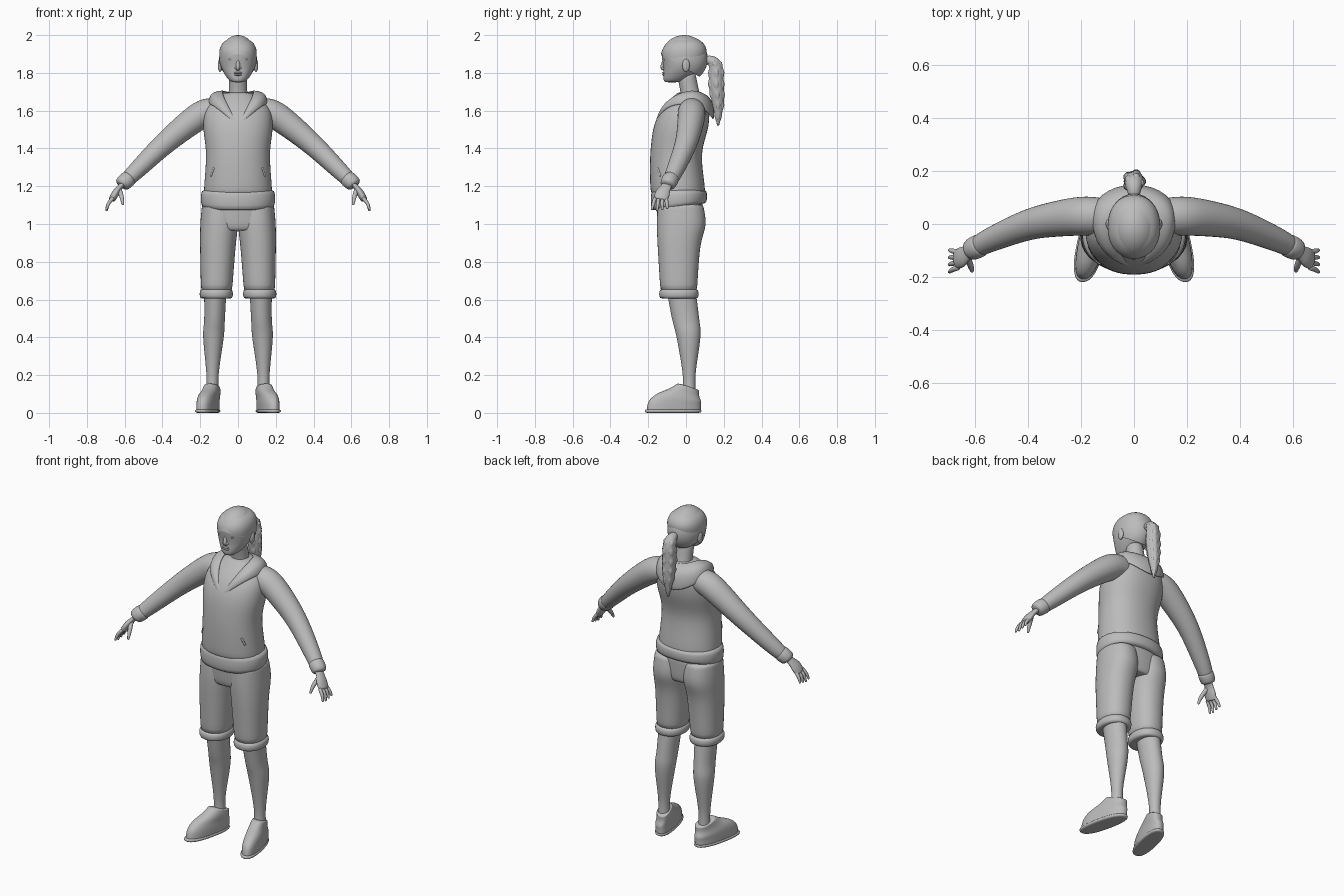
import bpy, bmesh
from math import sin, cos, pi
from mathutils import Vector, Matrix

if "Cube" in bpy.data.objects:
    bpy.data.objects.remove(bpy.data.objects["Cube"])

GREY = (.5, .5, .5, 1)
grey = bpy.data.materials.new("plain grey")
grey.use_nodes = True
grey.diffuse_color = GREY
grey.node_tree.nodes["Principled BSDF"].inputs["Base Color"].default_value = GREY


def finish(name, bm, mirror=False, merge=False, thickness=0, smoothing=1):
    """Turn a bmesh into a smooth grey object with its modifiers."""
    bmesh.ops.recalc_face_normals(bm, faces=bm.faces)
    for face in bm.faces:
        face.smooth = True
    mesh = bpy.data.meshes.new(name)
    bm.to_mesh(mesh)
    bm.free()
    mesh.materials.append(grey)
    part = bpy.data.objects.new(name, mesh)
    bpy.context.collection.objects.link(part)
    if mirror:
        part.modifiers.new("mirror", 'MIRROR').use_mirror_merge = merge
    if thickness:
        part.modifiers.new("thickness", 'SOLIDIFY').thickness = thickness
    if smoothing:
        subdivision = part.modifiers.new("smoothing", 'SUBSURF')
        subdivision.levels = subdivision.render_levels = smoothing


def resample(keys, steps):
    """Pass a smooth curve through a few key tuples of any length."""
    keys = [Vector(key) for key in keys]
    last = len(keys) - 1
    result = []
    for i in range(last):
        before, start = keys[max(i - 1, 0)], keys[i]
        end, after = keys[i + 1], keys[min(i + 2, last)]
        for step in range(steps):
            t = step / steps
            bend = before * 2 - start * 5 + end * 4 - after
            twist = (start - end) * 3 + after - before
            result.append(start + (end - before + (bend + twist * t) * t) * t / 2)
    return result + [keys[last]]


def skin(loops, closed=True):
    """Bridge point loops into a surface, capping the ends of closed ones."""
    bm = bmesh.new()
    rows = [[bm.verts.new(point) for point in loop] for loop in loops]
    count = len(rows[0])
    for lower, upper in zip(rows, rows[1:]):
        for i in range(count if closed else count - 1):
            j = (i + 1) % count
            bm.faces.new((lower[i], lower[j], upper[j], upper[i]))
    if closed:
        bm.faces.new(rows[0])
        bm.faces.new(rows[-1])
    return bm


def unit_ring(sides, power=2):
    """Points of a circle, squared off a little for powers above two."""
    def square(value):
        return (1 if value > 0 else -1) * abs(value) ** (2 / power)
    angles = [2 * pi * i / sides for i in range(sides)]
    return [(square(cos(angle)), square(sin(angle))) for angle in angles]


def stack(name, rings, steps=4, power=2.2, tilt=lambda z: 0, shear=0, **options):
    """Horizontal rings of height, centre x, half width, front y, back y."""
    loops = []
    for z, x, width, front, back in resample(rings, steps):
        middle, depth = (front + back) / 2, (back - front) / 2
        loops.append([(x + width * c + shear * (middle + depth * s), middle + depth * s,
                       z + tilt(z) * depth * s) for c, s in unit_ring(28, power)])
    finish(name, skin(loops), **options)


def band(name, low, high, x, width, front, back, **options):
    """A low, rounded band with a slightly swollen middle."""
    outline = ((low, .02), (low, 0), ((low + high) / 2, -.004), (high, 0), (high, .02))
    stack(name, [(z, x, width - inset, front + inset, back - inset) for z, inset in outline],
          steps=1, **options)


def tube(name, keys, steps=3, flatten=1, sides=16, **options):
    """Rings across a path of x, y, z, radius; flatten thins it one way."""
    path = resample(keys, steps)
    loops = []
    for i, (x, y, z, radius) in enumerate(path):
        ahead, behind = path[min(i + 1, len(path) - 1)], path[max(i - 1, 0)]
        along = (ahead - behind).xyz.normalized()
        across = Vector((0, 1, 0)).cross(along).normalized()
        side = along.cross(across)
        loops.append([Vector((x, y, z)) + (across * c * flatten + side * s) * radius
                      for c, s in unit_ring(sides)])
    finish(name, skin(loops), **options)


def ball(name, centre, size, cut=None, **options):
    """A scaled sphere, optionally keeping only the part above a plane."""
    bm = bmesh.new()
    placement = Matrix.Translation(centre) @ Matrix.Diagonal((*size, 1))
    bmesh.ops.create_uvsphere(bm, u_segments=32, v_segments=18, radius=1, matrix=placement)
    if cut:
        geometry = bm.verts[:] + bm.edges[:] + bm.faces[:]
        bmesh.ops.bisect_plane(bm, geom=geometry, plane_co=cut[0], plane_no=cut[1],
                               clear_inner=True)
    finish(name, bm, smoothing=0, **options)


# Head, neck and hair cap with a fringe
stack("head", [(1.75, 0, .03, -.11, -.04), (1.77, 0, .055, -.12, .01), (1.83, 0, .09, -.12, .08),
               (1.91, 0, .1, -.13, .11), (1.96, 0, .08, -.1, .09), (1.99, 0, .03, -.05, .04)])
tube("neck", [(0, .03, 1.64, .06), (0, .02, 1.7, .05), (0, 0, 1.8, .05)])
ball("hair_cap", (0, -.01, 1.875), (.1, .125, .125), cut=((0, -.13, 1.9), (0, .6, 1)))

# Face
ball("eyes", (.036, -.11, 1.87), (.015, .01, .007), mirror=True)
tube("brows", [(.016, -.12, 1.89, .004), (.06, -.1, 1.89, .004)], mirror=True)
tube("nose", [(0, -.11, 1.88, .007), (0, -.126, 1.83, .012), (0, -.11, 1.82, .01)])
ball("nostrils", (.01, -.12, 1.825), (.008, .01, .007), mirror=True)
for name, height in (("upper_lip", 1.8), ("lower_lip", 1.79)):
    ball(name, (0, -.116, height), (.022, .01, .006))
ball("ears", (.095, 0, 1.84), (.012, .02, .035), mirror=True)

# Ponytail: a core with zigzag locks around it
core = [(0, .1, 1.87, .02), (0, .155, 1.85, .035), (0, .16, 1.74, .04),
        (0, .17, 1.63, .03), (0, .17, 1.52, .005)]
tube("ponytail", core)
LOCKS = 5
for lock in range(LOCKS):
    angle = 2 * pi * lock / LOCKS
    zigzag = []
    for i, (x, y, z, radius) in enumerate(resample(core, 4)[3:]):
        reach = radius * (.8 if i % 2 else .5)
        zigzag.append((x + reach * cos(angle), y + reach * sin(angle), z, reach * .7))
    tube("ponytail_lock", zigzag, steps=1, sides=8)

# Hoodie with its hem band and slanted pocket edges
stack("hoodie_body", [
    (1.16, 0, .18, -.18, .1), (1.2, 0, .18, -.19, .1), (1.37, 0, .17, -.19, .085),
    (1.52, 0, .185, -.17, .12), (1.62, 0, .165, -.12, .12), (1.7, 0, .065, -.04, .08)])
band("hoodie_hem", 1.09, 1.18, 0, .195, -.185, .11, tilt=lambda z: 1.5 * (1.18 - z))
tube("pocket_edges", [(.125, -.15, 1.3, .006), (.145, -.135, 1.25, .006)], mirror=True)

# Hood folded around the neck: inner and outer edges with a bulge between
edges = [((0, -.16, 1.53), (0, -.17, 1.51)),
         ((.036, -.135, 1.6), (.07, -.145, 1.58)),
         ((.07, -.08, 1.67), (.14, -.09, 1.63)),
         ((.085, 0, 1.71), (.17, .02, 1.64)),
         ((.07, .06, 1.71), (.14, .12, 1.6)),
         ((0, .1, 1.69), (0, .165, 1.53))]
strip = []
for station, (inner, outer) in enumerate(edges):
    inner, outer = Vector(inner), Vector(outer)
    bulge = Vector((outer.x, outer.y, 0)).normalized() + Vector((0, 0, 1))
    bulge *= .024 * min(station / 3, 1)
    strip.append([inner.lerp(outer, i / 4) + bulge * sin(pi * i / 4) for i in range(5)])
finish("hood", skin(strip, closed=False), mirror=True, merge=True, thickness=.014, smoothing=2)

# Sleeves and cuffs
tube("sleeves", [(.1, .03, 1.6, .066), (.17, .03, 1.59, .075), (.25, .025, 1.54, .072),
                 (.39, 0, 1.425, .06), (.53, -.055, 1.29, .048), (.59, -.085, 1.23, .04)],
     mirror=True)
tube("sleeve_cuffs", [(.57, -.075, 1.25, .04), (.58, -.08, 1.24, .046), (.61, -.095, 1.215, .044),
                      (.62, -.1, 1.2, .038)], steps=1, mirror=True)

# Hands: flat palms, fanned fingers and forward thumbs
tube("palms", [(.6, -.095, 1.22, .03), (.63, -.11, 1.19, .03), (.65, -.125, 1.16, .04),
               (.67, -.135, 1.125, .036)], flatten=.5, mirror=True)
for i, name in enumerate(("little", "ring", "middle", "index")):
    root, tip = -.106 - .019 * i, -.098 - .028 * i
    drop = .006 * abs(i - 2)
    tube(name + "_fingers", [(.66, root, 1.14, .011), (.685, (root + tip) / 2, 1.11, .01),
                             (.697, tip, 1.067 + drop, .006)], sides=10, mirror=True)
tube("thumbs", [(.63, -.12, 1.185, .014), (.615, -.16, 1.14, .012), (.61, -.18, 1.1, .006)],
     sides=10, mirror=True)

# Shorts with turned-up cuffs
stack("shorts_seat", [(.965, 0, .17, -.135, .07), (1, 0, .197, -.15, .085),
                      (1.13, 0, .185, -.16, .09)], mirror=False)
stack("shorts_legs", [(1.11, .1, .09, -.15, .09), (1, .1, .1, -.155, .105),
                      (.87, .107, .094, -.15, .075), (.63, .114, .082, -.135, .058)], mirror=True)
band("shorts_cuffs", .605, .655, .115, .086, -.14, .065, mirror=True)

# Lower legs
stack("legs", [(.66, .12, .06, -.105, .05), (.5, .124, .055, -.075, .07), (.4, .13, .055, -.05, .077),
               (.2, .135, .032, -.017, .05), (.08, .135, .035, -.02, .055)], power=2, mirror=True)

# Shoes with turned-out toes and high collars, on flat soles
stack("shoes", [(.01, .145, .05, -.21, .08), (.05, .145, .05, -.2, .08), (.08, .145, .048, -.16, .08),
                (.11, .14, .044, -.09, .07), (.14, .14, .04, -.04, .07)],
      power=2.4, tilt=lambda z: -3 * max(z - .03, 0), shear=-.22, mirror=True)
band("soles", 0, .02, .145, .052, -.217, .08, power=2.4, shear=-.22, mirror=True)
